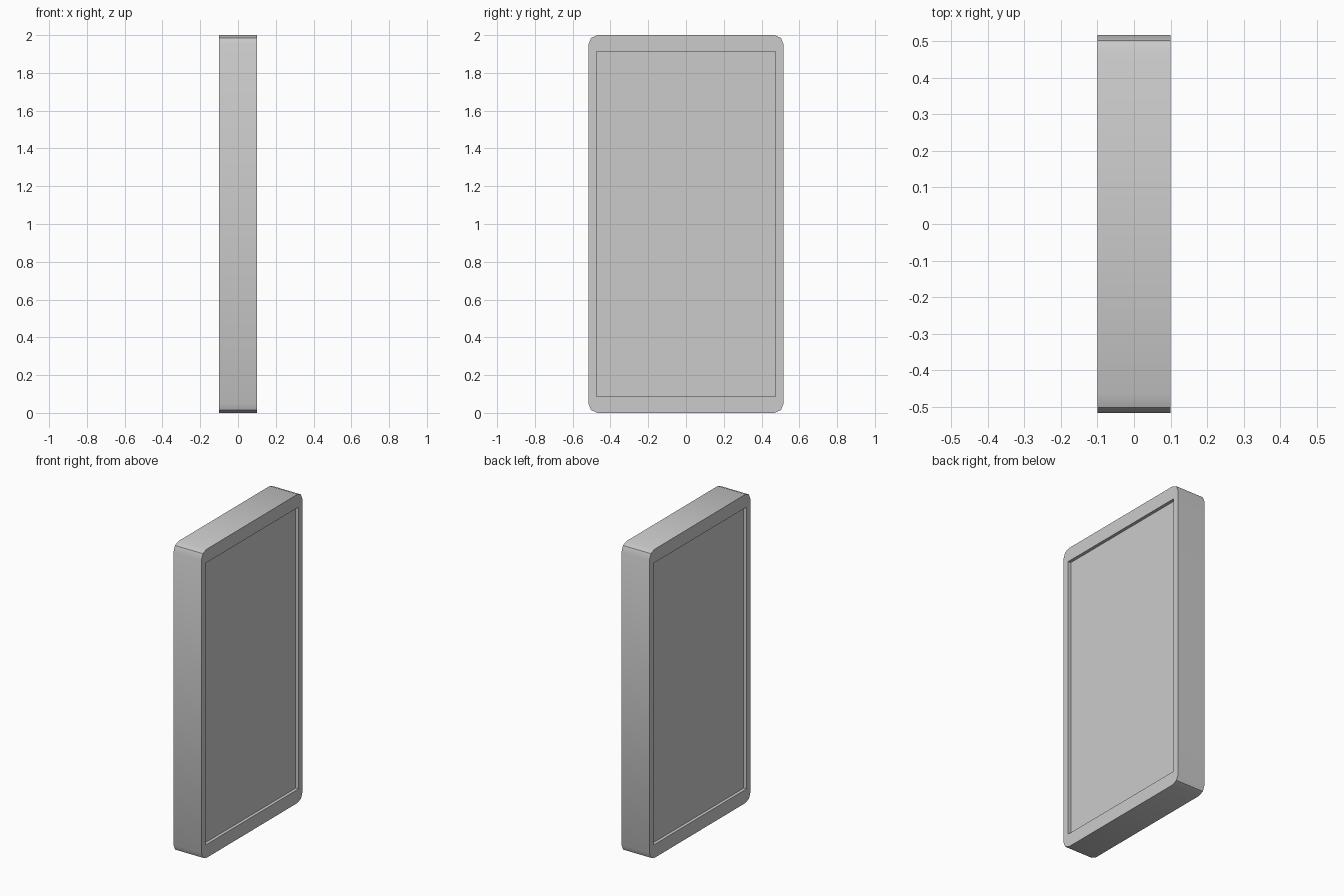
import bpy
import bmesh

if "Cube" in bpy.data.objects:
    bpy.data.objects.remove(bpy.data.objects["Cube"])

DEPTH, WIDTH, HEIGHT = 0.2, 1.034, 2.0
RECESS = 0.02


def box(name, size, centre):
    bpy.ops.mesh.primitive_cube_add(size=1, location=centre)
    ob = bpy.context.object
    ob.name = name
    ob.scale = size
    bpy.ops.object.transform_apply(location=True, rotation=False, scale=True)
    return ob


# Upright slab with its four corners rounded in the wide face
panel = box("panel", (DEPTH, WIDTH, HEIGHT), (0, 0, HEIGHT / 2))
bm = bmesh.new()
bm.from_mesh(panel.data)
corners = [e for e in bm.edges
           if abs(e.verts[0].co.x - e.verts[1].co.x) > 0.1]
bmesh.ops.bevel(bm, geom=corners, offset=0.05, segments=2,
                profile=0.5, affect='EDGES')
bm.to_mesh(panel.data)
bm.free()

# Shallow rectangular recess on both wide faces
for side in (-1, 1):
    cutter = box("recess_cutter", (0.2, 0.95, 1.826),
                 (side * (DEPTH / 2 - RECESS + 0.1), 0, HEIGHT / 2))
    cutter.hide_render = True
    bpy.context.view_layer.objects.active = panel
    mod = panel.modifiers.new("recess", 'BOOLEAN')
    mod.operation = 'DIFFERENCE'
    mod.solver = 'EXACT'
    mod.object = cutter
    bpy.ops.object.modifier_apply(modifier=mod.name)
    bpy.data.objects.remove(cutter)

# Smooth the rounded corners, keep the rims crisp
bpy.ops.object.select_all(action='DESELECT')
panel.select_set(True)
bpy.context.view_layer.objects.active = panel
bpy.ops.object.shade_smooth_by_angle()
